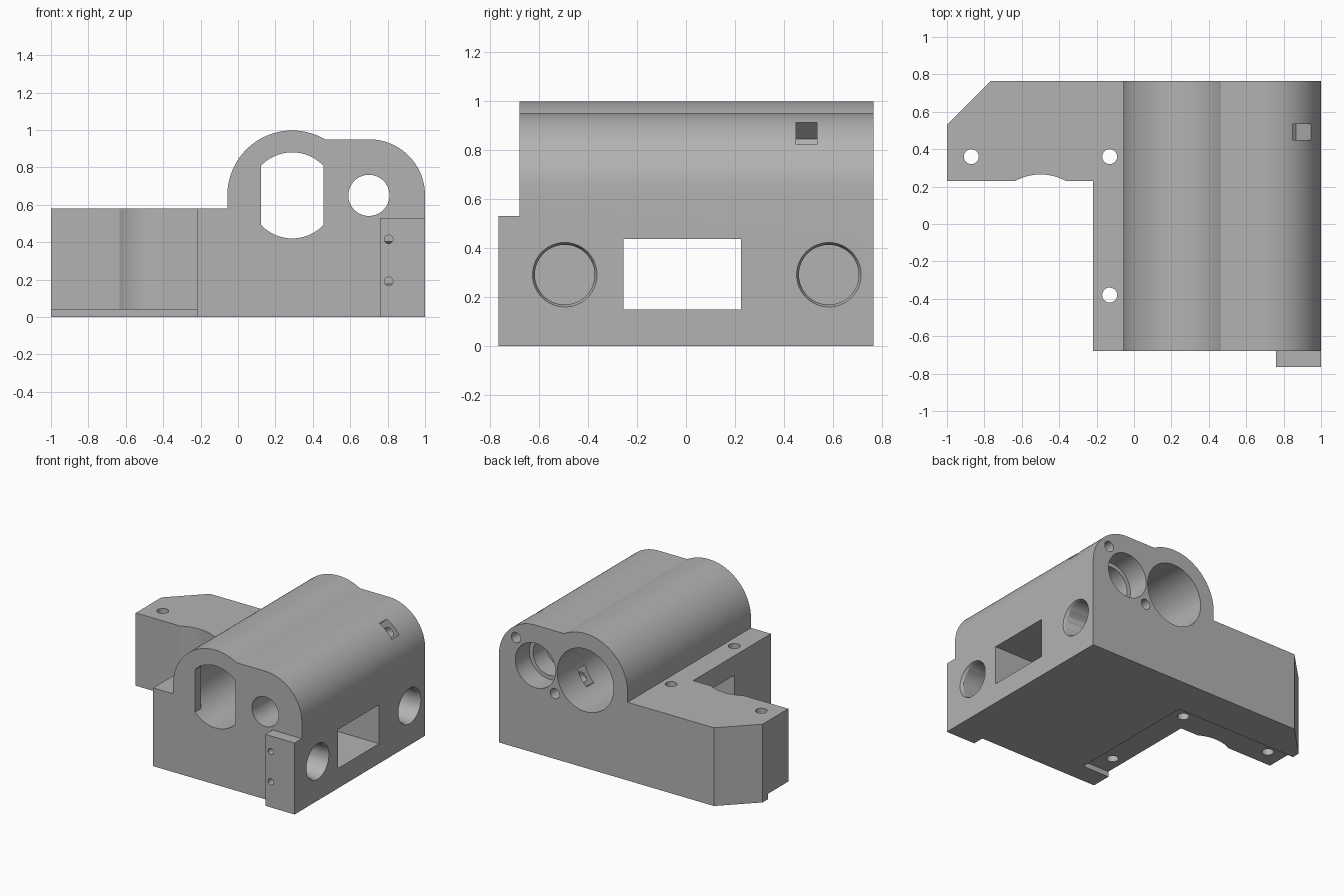
import bpy
import bmesh
from math import sin, cos, radians, pi
from mathutils import Matrix, Vector

if "Cube" in bpy.data.objects:
    bpy.data.objects.remove(bpy.data.objects["Cube"], do_unlink=True)

grey = bpy.data.materials.new("plain grey")
grey.use_nodes = True
grey.diffuse_color = (0.45, 0.45, 0.45, 1)
grey.node_tree.nodes["Principled BSDF"].inputs["Base Color"].default_value = grey.diffuse_color


def arc(cx, cy, r, start, end, steps=40):
    angles = [radians(start + (end - start) * i / steps) for i in range(steps + 1)]
    return [(cx + r * cos(a), cy + r * sin(a)) for a in angles]


def prism(name, profile, axis, low, high):
    """Extrude a 2D profile along an axis: x uses (y, z), y uses (x, z), z uses (x, y)."""
    place = {"x": lambda p, d: (d, p[0], p[1]),
             "y": lambda p, d: (p[0], d, p[1]),
             "z": lambda p, d: (p[0], p[1], d)}[axis]
    bm = bmesh.new()
    face = bm.faces.new([bm.verts.new(place(p, low)) for p in profile])
    new = bmesh.ops.extrude_face_region(bm, geom=[face])["geom"]
    shift = Vector(place((0, 0), high - low))
    bmesh.ops.translate(bm, vec=shift, verts=[v for v in new if isinstance(v, bmesh.types.BMVert)])
    bmesh.ops.recalc_face_normals(bm, faces=bm.faces)
    mesh = bpy.data.meshes.new(name)
    bm.to_mesh(mesh)
    bm.free()
    mesh.materials.append(grey)
    obj = bpy.data.objects.new(name, mesh)
    bpy.context.collection.objects.link(obj)
    return obj


def rect(a0, b0, a1, b1):
    return [(a0, b0), (a1, b0), (a1, b1), (a0, b1)]


def circle(cx, cy, r, steps=64):
    return arc(cx, cy, r, 0, 360, steps)[:-1]


def slanted(cx, cz, length, width, angle):
    """Rectangle starting at a point and running along an angle."""
    spin = Matrix.Rotation(radians(angle), 2)
    return [tuple(Vector((cx, cz)) + spin @ Vector(p))
            for p in rect(0, -width / 2, length, width / 2)]


def combine(target, tool, operation="DIFFERENCE"):
    mod = target.modifiers.new(tool.name, "BOOLEAN")
    mod.operation = operation
    mod.solver = "EXACT"
    mod.object = tool
    bpy.context.view_layer.objects.active = target
    bpy.ops.object.modifier_apply(modifier=mod.name)
    bpy.data.objects.remove(tool, do_unlink=True)


BIG, SMALL = (0.29, 0.65), (0.70, 0.65)
FRONT, BACK = -0.68, 0.765

# Main body: two rounded humps above a box with a low shelf
outline = [(1, 0), *arc(*SMALL, 0.30, 0, 79.5), (SMALL[0], 0.947)]
outline = [(1, 0), *arc(*SMALL, 0.30, 0, 90), *arc(*BIG, 0.347, 59.8, 180),
           (-0.057, 0.58), (-0.22, 0.58), (-0.22, 0)]
housing = prism("housing", outline, "y", FRONT, BACK)

# Side arm with a clipped corner and a shallow scoop in its front
arm = prism("arm", [(0.1, 0.23), (0.1, BACK), (-0.765, BACK), (-1, 0.53), (-1, 0.23)], "z", 0, 0.58)
combine(arm, prism("arm_scoop", circle(-0.5, -0.013, 0.278, 128), "z", -0.1, 0.7))
combine(housing, arm, "UNION")

# Corner block on the front
combine(housing, prism("corner_block", rect(0.76, 0, 1, 0.53), "y", -0.765, -0.6), "UNION")

# Underside recess along the inner corner
combine(housing, prism("under_recess", rect(-1.2, -0.53, 0, 0.47), "z", -0.1, 0.04))

# Large bore, narrowed by two flats at the front
slot = arc(*BIG, 0.23, 43.5, 136.5) + arc(*BIG, 0.23, 223.5, 316.5)
combine(housing, prism("large_bore", circle(*BIG, 0.232, 96), "y", FRONT + 0.07, 1))
combine(housing, prism("flat_sided_opening", slot, "y", -1, FRONT + 0.2))

# Small stepped bore
for radius, start in ((0.11, -1), (0.135, 0.45), (0.165, 0.6)):
    combine(housing, prism("small_bore", circle(*SMALL, radius), "y", start, 1))

# Screw holes beside the small bore, with nut slots crossing them
for side in (1, -1):
    combine(housing, prism("screw_hole", circle(SMALL[0] + side * 0.16, SMALL[1] + side * 0.165, 0.038, 32),
                           "y", 0.38, 1))
combine(housing, prism("outer_nut_slot", slanted(0.82, 0.795, 0.4, 0.135, 43), "y", 0.45, 0.535))
combine(housing, prism("inner_nut_slot", slanted(*BIG, 0.35, 0.135, -33), "y", 0.45, 0.535))

# Chamfered blind rod sockets in the right face
for y in (-0.495, 0.583):
    combine(housing, prism("rod_socket", circle(y, 0.29, 0.122), "x", 0.0, 1.1))
    rim = prism("socket_rim", circle(y, 0.29, 0.132), "x", 0.98, 1.02)
    for v in rim.data.vertices:
        scale = 0.122 / 0.132 if v.co.x < 1 else 1.07
        v.co.y = y + (v.co.y - y) * scale
        v.co.z = 0.29 + (v.co.z - 0.29) * scale
    combine(housing, rim)

# Window straight through the body
combine(housing, prism("window", rect(-0.255, 0.147, 0.225, 0.435), "x", -0.5, 1.2))

# Vertical bolt holes and small pilot holes in the corner block
for x, y in ((-0.13, 0.36), (-0.13, -0.38), (-0.87, 0.36)):
    combine(housing, prism("bolt_hole", circle(x, y, 0.04, 32), "z", -0.1, 0.7))
for z in (0.19, 0.415):
    combine(housing, prism("pilot_hole", circle(0.805, z, 0.023, 32), "y", -1, -0.45))

bpy.ops.object.select_all(action="DESELECT")
housing.select_set(True)
bpy.context.view_layer.objects.active = housing
bpy.ops.object.shade_smooth_by_angle(angle=pi / 7)
